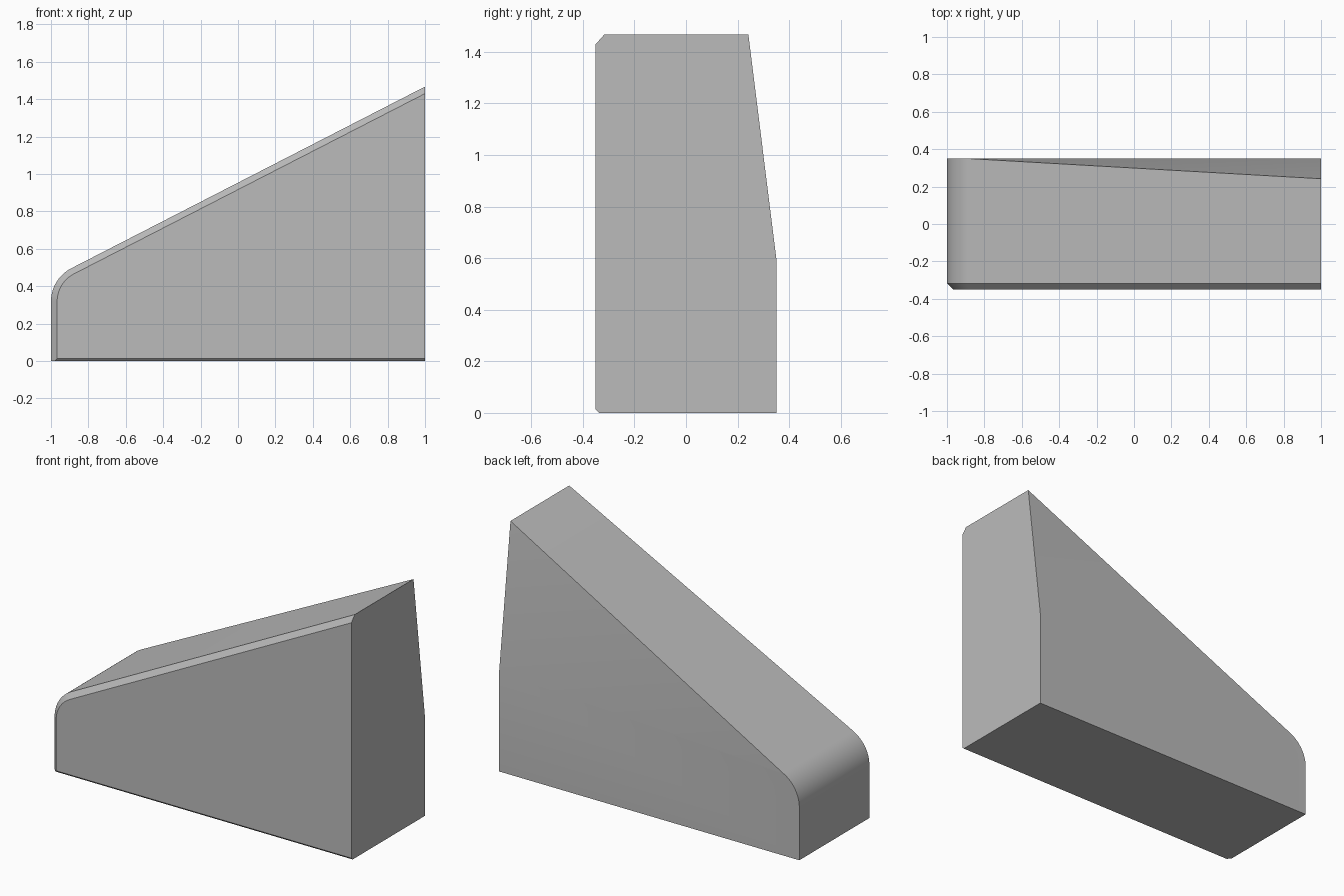
import bpy, bmesh
from math import atan, pi, sin, cos, tan
from mathutils import Vector

cube = bpy.data.objects.get("Cube")
if cube:
    bpy.data.objects.remove(cube, do_unlink=True)

TOP, NOSE = 1.467, 0.44          # heights of the sloped top at both ends
HALF, CHAMFER, LIP, RADIUS = 0.35, 0.033, 0.013, 0.2
SLOPE = (TOP - NOSE) / 2
turn = pi / 2 - atan(SLOPE)
tangent_z = NOSE - RADIUS * tan(turn / 2)
STEPS = 16


def side_profile(inset):
    """Wedge outline with a rounded nose, shrunk on the nose and top."""
    r = RADIUS - inset
    arc = [(RADIUS - 1 - r * cos(turn * i / STEPS),
            tangent_z + r * sin(turn * i / STEPS)) for i in range(STEPS + 1)]
    x, z = arc[-1]
    return [(1, 0), (inset - 1, 0)] + arc + [(1, z + SLOPE * (1 - x))]


def cut(bm, point, normal):
    """Slice away the side the normal points to and close the gap."""
    geom = bm.verts[:] + bm.edges[:] + bm.faces[:]
    res = bmesh.ops.bisect_plane(bm, geom=geom, dist=1e-5, plane_co=point,
                                 plane_no=normal, clear_outer=True)
    edges = [e for e in res["geom_cut"] if isinstance(e, bmesh.types.BMEdge)]
    bmesh.ops.holes_fill(bm, edges=list({e for e in edges if e.is_boundary}), sides=0)


# Wedge body: chamfered front ring, full ring, back ring
bm = bmesh.new()
rings = [[bm.verts.new((x, y, z)) for x, z in side_profile(inset)]
         for y, inset in ((-HALF, CHAMFER), (CHAMFER - HALF, 0), (HALF, 0))]
for a, b in zip(rings, rings[1:]):
    for i in range(len(a)):
        j = (i + 1) % len(a)
        bm.faces.new((a[i], a[j], b[j], b[i]))
bm.faces.new(rings[0])
bm.faces.new(rings[-1])

# Small chamfer along the lower front edge
cut(bm, Vector((0, -HALF, LIP)), Vector((0, -1, -1)))

# Tapered upper back
nose_x, nose_z = side_profile(0)[-2]
p = Vector((1, HALF, 0.6))
nose = Vector((nose_x, HALF, nose_z))
peak = Vector((1, 0.242, TOP))
normal = (peak - p).cross(nose - p)
if normal.y < 0:
    normal.negate()
cut(bm, p, normal)
bmesh.ops.remove_doubles(bm, verts=bm.verts[:], dist=1e-4)
bmesh.ops.recalc_face_normals(bm, faces=bm.faces[:])

mesh = bpy.data.meshes.new("wedge_body")
bm.to_mesh(mesh)
bm.free()
body = bpy.data.objects.new("wedge_body", mesh)
bpy.context.collection.objects.link(body)

# Plain grey material
grey = bpy.data.materials.new("plain grey")
grey.use_nodes = True
colour = (0.5, 0.5, 0.5, 1)
grey.diffuse_color = colour
grey.node_tree.nodes["Principled BSDF"].inputs["Base Color"].default_value = colour
mesh.materials.append(grey)

# Smooth the nose and the soft back crease, keep chamfers crisp
bpy.ops.object.select_all(action="DESELECT")
body.select_set(True)
bpy.context.view_layer.objects.active = body
bpy.ops.object.shade_smooth_by_angle(angle=pi / 6)
